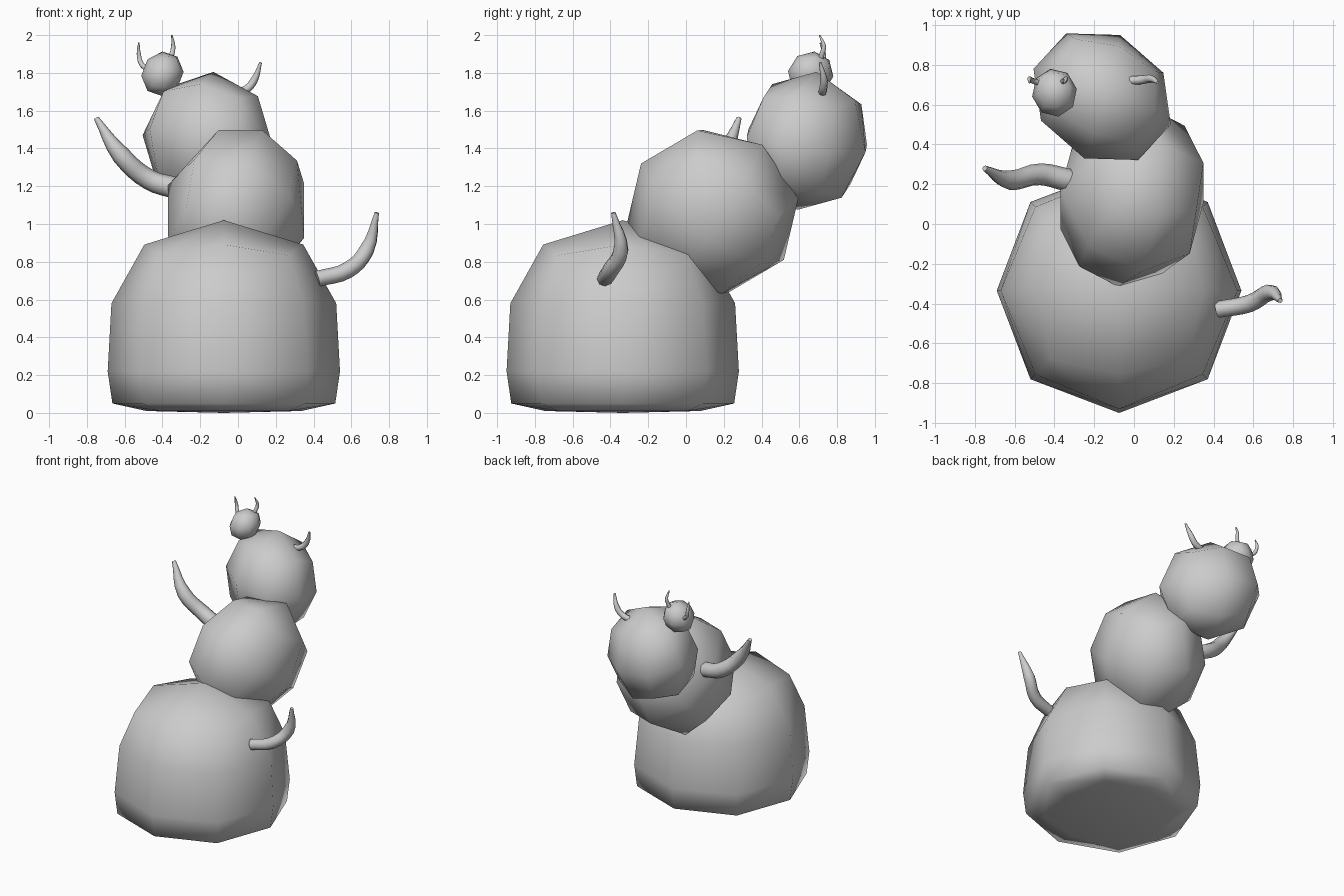
import bpy, bmesh, math
from mathutils import Vector

if "Cube" in bpy.data.objects:
    bpy.data.objects.remove(bpy.data.objects["Cube"])

DIRS = [Vector((i, j, k)).normalized() for i in (-1, 0, 1) for j in (-1, 0, 1)
        for k in (-1, 0, 1) if (i, j, k) != (0, 0, 0)]


def hull(name, pts):
    """Smooth-shaded low-poly lump wrapped around the points."""
    bm = bmesh.new()
    for p in pts:
        bm.verts.new(p)
    bmesh.ops.convex_hull(bm, input=bm.verts[:])
    bmesh.ops.join_triangles(bm, faces=bm.faces[:], angle_face_threshold=math.radians(25),
                             angle_shape_threshold=math.radians(60))
    bmesh.ops.recalc_face_normals(bm, faces=bm.faces[:])
    for f in bm.faces:
        f.smooth = True
    me = bpy.data.meshes.new(name)
    bm.to_mesh(me)
    bm.free()
    ob = bpy.data.objects.new(name, me)
    bpy.context.collection.objects.link(ob)
    return ob


def lump(name, centre, ax, ay, az):
    """Cube-sphere of 26 points with tilted, scaled local axes."""
    c, ax, ay, az = (Vector(v) for v in (centre, ax, ay, az))
    return hull(name, [c + ax * d.x + ay * d.y + az * d.z for d in DIRS])


def horn(name, pts, radii):
    """Curved tapering tube with a rounded base and tip."""
    cu = bpy.data.curves.new(name, 'CURVE')
    cu.dimensions = '3D'
    cu.bevel_depth = 1.0
    cu.bevel_resolution = 2
    cu.resolution_u = 4
    cu.use_fill_caps = True
    sp = cu.splines.new('BEZIER')
    sp.bezier_points.add(len(pts) - 1)
    for bp, p, r in zip(sp.bezier_points, pts, radii):
        bp.co = p
        bp.radius = r
        bp.handle_left_type = bp.handle_right_type = 'AUTO'
    ob = bpy.data.objects.new(name, cu)
    bpy.context.collection.objects.link(ob)
    return ob


# Base: domed top, nearly straight sides, flattened underside
CX, CY = -0.075, -0.335
base = [Vector((CX + .595 * d.x, CY + .595 * d.y, .58 + .44 * d.z)) for d in DIRS if d.z > -.1]
for z, r_axis, r_diag in ((.22, .615, .63), (.05, .59, .61), (.01, .41, .48)):
    for i in range(8):
        a, r = i * math.pi / 4, (r_diag if i % 2 else r_axis)
        base.append(Vector((CX + r * math.cos(a), CY + r * math.sin(a), z)))
base.append(Vector((CX, CY, 0)))
hull("base_body", base)

# Upper body lumps, leaning back
lump("middle_body", (-.01, .14, 1.065), (.36, -.03, -.14), (-.05, .378, -.255), (.148, .265, .354))
lump("upper_body", (-.16, .64, 1.44), (.345, -.14, -.03), (.09, .31, -.06), (.03, .05, .365))
lump("top_knob", (-.40, .66, 1.795), (.112, .02, .01), (-.02, .12, -.015), (0, .02, .118))

# Curved arms
horn("base_arm", [(.42, -.43, .71), (.58, -.40, .755), (.68, -.345, .86), (.735, -.385, 1.06)],
     [.042, .044, .042, .012])
horn("middle_arm", [(-.33, .22, 1.19), (-.47, .25, 1.235), (-.62, .22, 1.365), (-.75, .28, 1.56)],
     [.058, .055, .05, .014])
horn("upper_arm", [(-.03, .72, 1.69), (.04, .725, 1.71), (.085, .73, 1.76), (.12, .71, 1.855)],
     [.022, .022, .02, .007])

# Small ears
horn("left_ear", [(-.48, .71, 1.82), (-.51, .72, 1.845), (-.525, .73, 1.90), (-.525, .71, 1.96)],
     [.014, .014, .012, .004])
horn("right_ear", [(-.37, .71, 1.85), (-.35, .72, 1.90), (-.343, .73, 1.94), (-.35, .707, 2.0)],
     [.014, .014, .012, .004])
